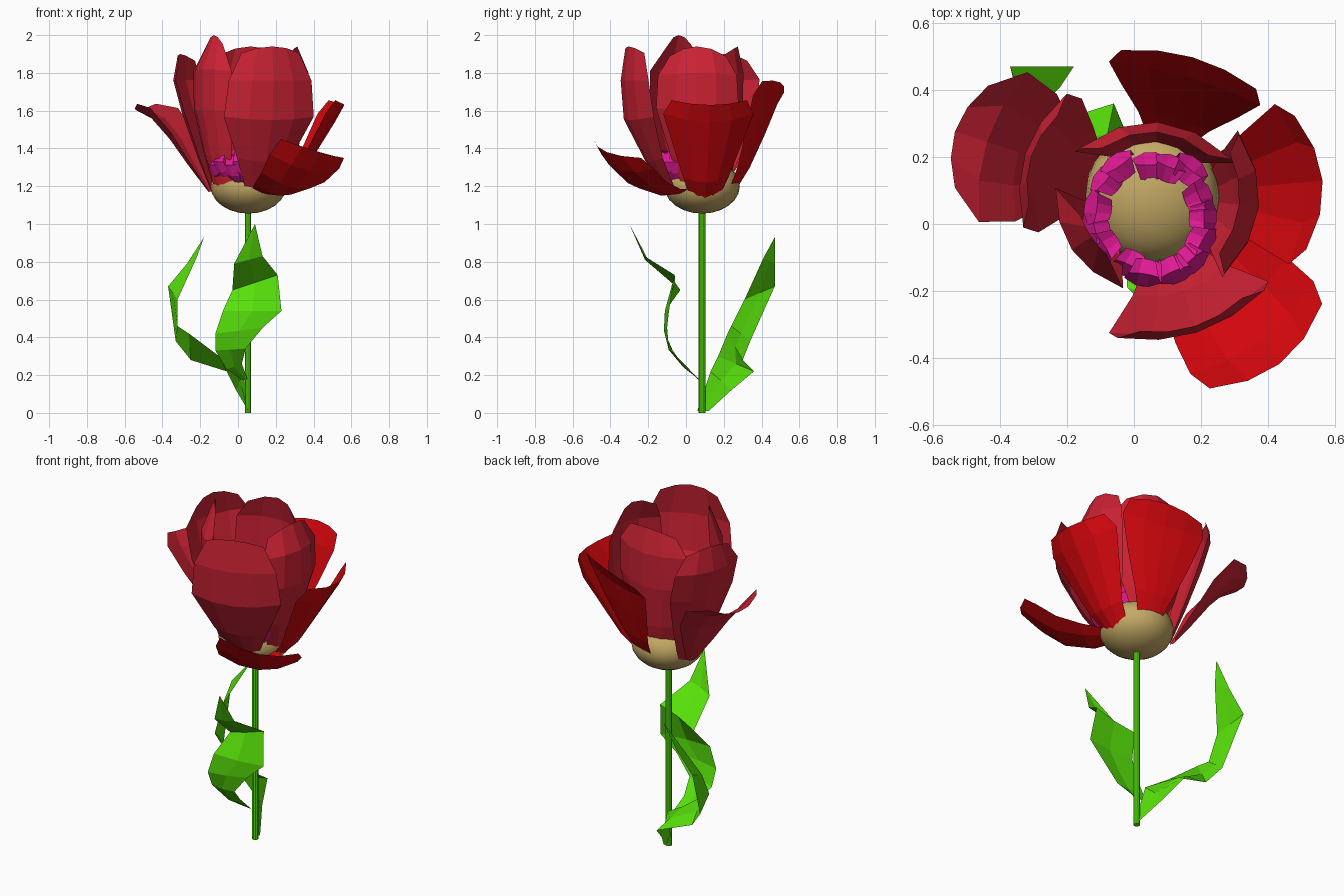
import bpy, bmesh, math, random
from mathutils import Vector

if "Cube" in bpy.data.objects:
    bpy.data.objects.remove(bpy.data.objects["Cube"])

random.seed(4)
CX, CY = 0.055, 0.085


def mat(name, rgb):
    m = bpy.data.materials.new(name)
    m.diffuse_color = (*rgb, 1)
    m.use_nodes = True
    m.node_tree.nodes["Principled BSDF"].inputs["Base Color"].default_value = m.diffuse_color
    return m


RED = mat("bright_red", (0.66, 0.002, 0.004))
CRIMSON = mat("crimson", (0.6, 0.016, 0.034))
PINK = mat("pink", (0.75, 0.01, 0.3))
GREEN = mat("green", (0.095, 0.74, 0.003))
TAN = mat("tan", (0.56, 0.4, 0.13))


def sheet(name, rows, material):
    """Flat-shaded strip of quads joining equal-length rows of points."""
    bm = bmesh.new()
    grid = [[bm.verts.new(p) for p in row] for row in rows]
    for a, b in zip(grid, grid[1:]):
        for i in range(len(a) - 1):
            bm.faces.new((a[i], a[i + 1], b[i + 1], b[i]))
    bmesh.ops.remove_doubles(bm, verts=bm.verts, dist=0.0005)
    me = bpy.data.meshes.new(name)
    bm.to_mesh(me)
    bm.free()
    me.materials.append(material)
    ob = bpy.data.objects.new(name, me)
    bpy.context.collection.objects.link(ob)
    return ob


def petal(name, az, profile, cup, tip, material, cols=5, tilt=0, centre=(CX, CY)):
    """profile = (radius, height, half width) along the midline; cup curls the
    sides inward; tip lowers the corners of the last row; tilt raises one side."""
    a = math.radians(az)
    out, side = Vector((math.cos(a), math.sin(a), 0)), Vector((-math.sin(a), math.cos(a), 0))
    up = Vector((0, 0, 1))
    last = len(profile) - 1
    rows = []
    for k, (r, z, hw) in enumerate(profile):
        p, q = profile[max(k - 1, 0)], profile[min(k + 1, last)]
        tan = (out * (q[0] - p[0]) + up * (q[1] - p[1])).normalized()
        inward = side.cross(tan)
        if inward.dot(up - out) < 0:
            inward = -inward
        drop = tip if k == last else 0
        row = []
        for i in range(cols):
            t = 2 * i / (cols - 1) - 1
            row.append(Vector((*centre, 0)) + out * r + up * (z + tilt * t * k / last)
                       + side * hw * t + inward * cup * hw * t * t - tan * drop * t * t)
        rows.append(row)
    return sheet(name, rows, material)


# Stem
bpy.ops.mesh.primitive_cylinder_add(vertices=10, radius=0.018, depth=1.1, location=(0.053, CY, 0.55))
stem = bpy.context.object
stem.name = "stem"
stem.data.materials.append(GREEN)

# Flower base
bpy.ops.mesh.primitive_uv_sphere_add(segments=24, ring_count=12, location=(CX, CY, 1.2))
base = bpy.context.object
base.name = "flower_base"
base.scale = (0.2, 0.2, 0.145)
base.data.materials.append(TAN)
bpy.ops.object.shade_smooth()

# Outer petals
petal("outer_petal_right", 5, [(0.17, 1.13, 0.08), (0.26, 1.22, 0.12), (0.36, 1.38, 0.18),
      (0.46, 1.54, 0.24), (0.51, 1.63, 0.20)], 0.35, 0.01, RED)
petal("outer_petal_front", -53, [(0.14, 1.16, 0.08), (0.27, 1.15, 0.16), (0.42, 1.19, 0.21),
      (0.54, 1.28, 0.23), (0.63, 1.38, 0.21)], 0.3, 0.03, RED, tilt=-0.05)
petal("outer_petal_back", 74, [(0.17, 1.17, 0.06), (0.24, 1.3, 0.11), (0.31, 1.48, 0.18),
      (0.37, 1.65, 0.235), (0.43, 1.75, 0.21)], 0.1, 0.04, RED, tilt=-0.03)

# Middle petals
petal("middle_petal_left", 162, [(0.22, 1.17, 0.04), (0.32, 1.3, 0.12), (0.42, 1.44, 0.2),
      (0.52, 1.55, 0.235), (0.62, 1.6, 0.16)], 0.35, 0.03, CRIMSON)
petal("middle_petal_left_high", 162, [(0.2, 1.17, 0.07), (0.27, 1.35, 0.14), (0.35, 1.58, 0.21),
      (0.4, 1.76, 0.21), (0.38, 1.9, 0.14)], 0.3, 0.03, CRIMSON)
petal("middle_petal_front", -72, [(0.2, 1.19, 0.08), (0.3, 1.33, 0.15), (0.41, 1.55, 0.25),
      (0.43, 1.76, 0.23), (0.41, 1.94, 0.16)], 0.25, 0.03, CRIMSON)

# Inner petals
petal("inner_petal_left", 214, [(0.19, 1.17, 0.08), (0.24, 1.36, 0.13), (0.29, 1.6, 0.18),
      (0.29, 1.82, 0.18), (0.22, 2.0, 0.07)], 0.35, 0.04, CRIMSON)
petal("inner_petal_right", -6, [(0.19, 1.17, 0.08), (0.25, 1.35, 0.15), (0.32, 1.6, 0.22),
      (0.32, 1.8, 0.21), (0.26, 1.94, 0.15)], 0.4, 0.03, CRIMSON)
petal("inner_petal_back", 86, [(0.14, 1.2, 0.09), (0.18, 1.36, 0.17), (0.215, 1.6, 0.24),
      (0.22, 1.8, 0.23), (0.19, 1.94, 0.16)], 0.42, 0.03, CRIMSON)

# Ring of small cupped stamens
for i in range(15):
    d = random.uniform(-0.015, 0.02)
    h = random.uniform(-0.03, 0.01)
    petal("stamen_%02d" % i, i * 24 + random.uniform(-6, 6),
          [(0.14, 1.22, 0.035), (0.175 + d, 1.28 + h, 0.055), (0.2 + d, 1.34 + h, 0.055),
           (0.16 + d, 1.385 + h, 0.045), (0.115 + d, 1.36 + h, 0.03)],
          0.35, 0.01, PINK, 4, 0, (0.055, 0.025))


def leaf(name, edges, fold):
    """Pairs of edge points from root to tip; fold shifts the midrib in y."""
    rows = []
    for e in edges:
        a, b = Vector(e[:3]), Vector(e[-3:])
        f = fold if 0 < len(rows) < len(edges) - 1 else 0
        rows.append([a, (a + b) / 2 + Vector((0, f, 0)), b])
    return sheet(name, rows, GREEN)


# Wavy leaves
leaf("leaf_front", [
    (0.03, 0.08, 0.17, 0.05, 0.06, 0.18), (-0.06, 0.0, 0.23, 0.02, -0.01, 0.26),
    (-0.12, -0.07, 0.33, 0.04, -0.09, 0.34), (-0.12, -0.11, 0.42, 0.13, -0.10, 0.45),
    (-0.08, -0.11, 0.54, 0.23, -0.09, 0.54), (-0.03, -0.03, 0.65, 0.21, -0.06, 0.73),
    (-0.02, -0.19, 0.79, 0.13, -0.22, 0.83), (0.09, -0.3, 1.0)], -0.012)
leaf("leaf_back", [
    (0.05, 0.06, 0.01, 0.06, 0.12, 0.01), (0.03, 0.13, 0.22, -0.01, 0.24, 0.12),
    (-0.10, 0.17, 0.3, -0.06, 0.36, 0.22), (-0.26, 0.22, 0.42, -0.25, 0.3, 0.28),
    (-0.32, 0.24, 0.46, -0.33, 0.34, 0.38), (-0.32, 0.31, 0.6, -0.37, 0.47, 0.67),
    (-0.22, 0.41, 0.82, -0.27, 0.47, 0.79), (-0.18, 0.47, 0.93)], 0.0)
